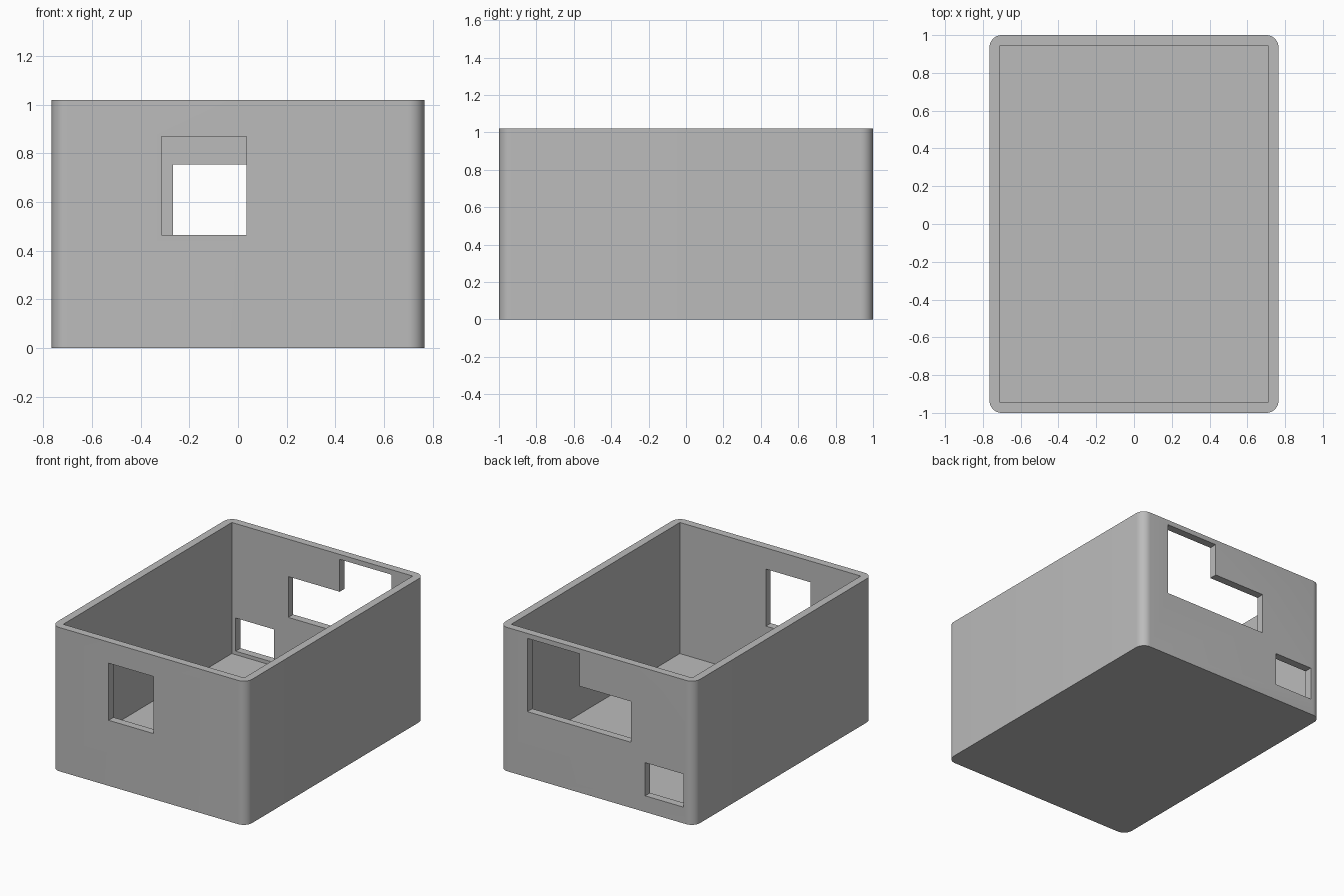
import bpy
import bmesh
import math

default = bpy.data.objects.get("Cube")
if default:
    bpy.data.objects.remove(default, do_unlink=True)

HALF_X, HALF_Y, HEIGHT = 0.765, 1.0, 1.02
WALL, FLOOR, RADIUS = 0.055, 0.09, 0.065

grey = bpy.data.materials.new("plain grey")
grey.use_nodes = True
colour = (0.5, 0.5, 0.5, 1)
grey.diffuse_color = colour
grey.node_tree.nodes["Principled BSDF"].inputs["Base Color"].default_value = colour


def prism(name, points, offset):
    """Extrude a closed outline of 3D points along an offset."""
    bm = bmesh.new()
    face = bm.faces.new([bm.verts.new(p) for p in points])
    extruded = bmesh.ops.extrude_face_region(bm, geom=[face])
    verts = [g for g in extruded["geom"] if isinstance(g, bmesh.types.BMVert)]
    bmesh.ops.translate(bm, verts=verts, vec=offset)
    bmesh.ops.recalc_face_normals(bm, faces=bm.faces)
    mesh = bpy.data.meshes.new(name)
    bm.to_mesh(mesh)
    bm.free()
    mesh.materials.append(grey)
    obj = bpy.data.objects.new(name, mesh)
    bpy.context.collection.objects.link(obj)
    return obj


def rectangle(x, y, z):
    return [(-x, -y, z), (x, -y, z), (x, y, z), (-x, y, z)]


def rounded_rectangle(x, y, r, steps=10):
    points = []
    for i, (sx, sy) in enumerate([(1, 1), (-1, 1), (-1, -1), (1, -1)]):
        for s in range(steps + 1):
            a = math.radians(90) * (i + s / steps)
            points.append((sx * (x - r) + r * math.cos(a),
                           sy * (y - r) + r * math.sin(a), 0))
    return points


def wall_opening(name, side, outline):
    """Cutter through the front (side -1) or back (side 1) wall."""
    y = side * (HALF_Y - WALL / 2)
    return prism(name, [(x, y - 0.1, z) for x, z in outline], (0, 0.2, 0))


# Outer body with rounded upright corners
box = prism("open_box", rounded_rectangle(HALF_X, HALF_Y, RADIUS), (0, 0, HEIGHT))

# Inner cavity and wall openings
cutters = [
    prism("cavity_cutter", rectangle(HALF_X - WALL, HALF_Y - WALL, FLOOR), (0, 0, HEIGHT)),
    wall_opening("front_window_cutter", -1,
                 [(-0.315, 0.465), (0.035, 0.465), (0.035, 0.87), (-0.315, 0.87)]),
    wall_opening("back_step_window_cutter", 1,
                 [(-0.267, 0.465), (0.545, 0.465), (0.545, 0.985),
                  (0.137, 0.985), (0.137, 0.755), (-0.267, 0.755)]),
    wall_opening("back_small_window_cutter", 1,
                 [(-0.68, 0.115), (-0.38, 0.115), (-0.38, 0.35), (-0.68, 0.35)]),
]

bpy.ops.object.select_all(action="DESELECT")
box.select_set(True)
bpy.context.view_layer.objects.active = box
for cutter in cutters:
    cutter.hide_render = True
    cut = box.modifiers.new(cutter.name, "BOOLEAN")
    cut.operation = "DIFFERENCE"
    cut.solver = "EXACT"
    cut.object = cutter
    bpy.ops.object.modifier_apply(modifier=cut.name)
    bpy.data.objects.remove(cutter, do_unlink=True)

# Smooth corners, crisp rims
bpy.ops.object.shade_smooth_by_angle(angle=math.radians(30))
